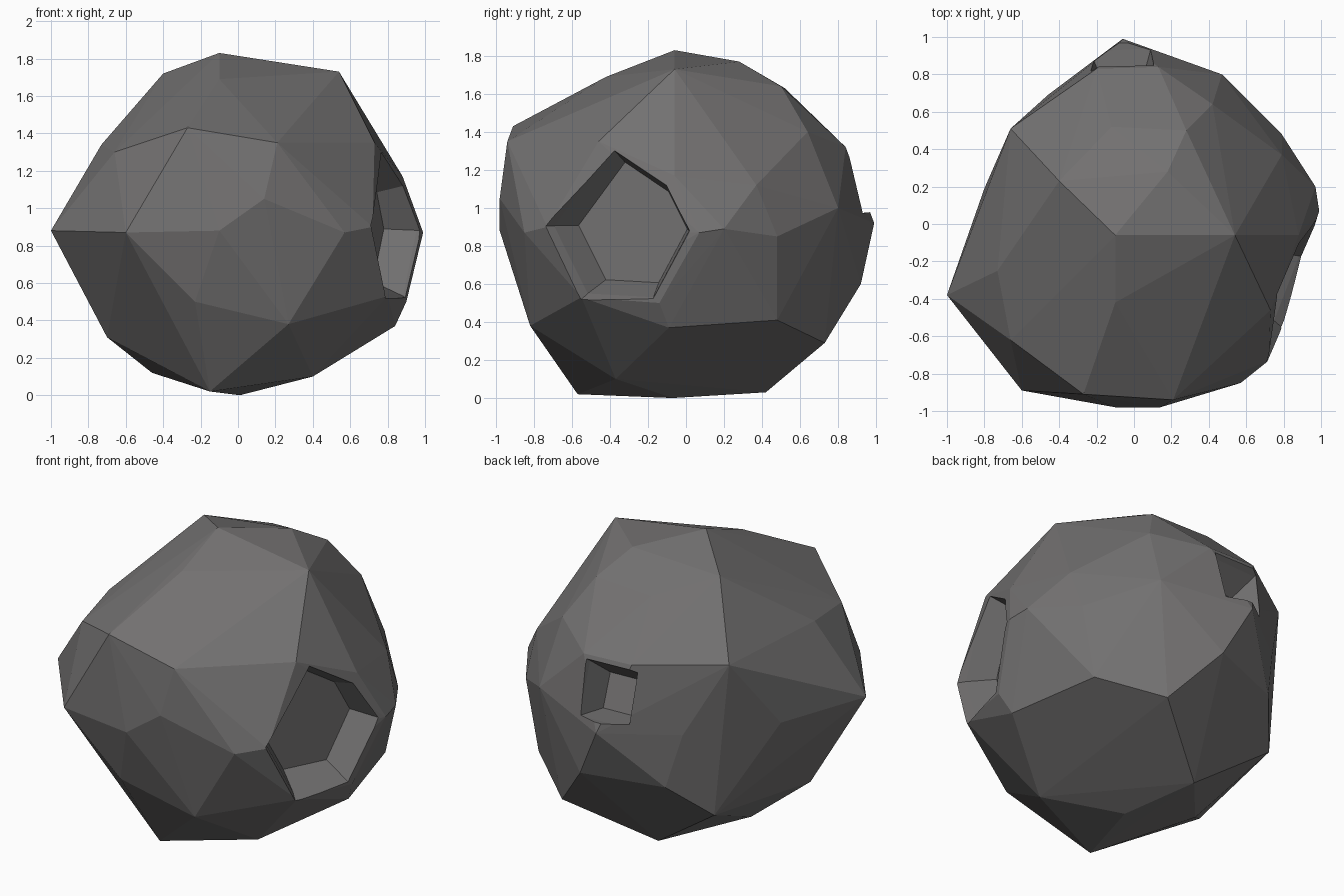
import bpy, bmesh, math
from mathutils import Vector

if "Cube" in bpy.data.objects:
    bpy.data.objects.remove(bpy.data.objects["Cube"])

# Corner points of the faceted rock
CORNERS = [
    # top
    (-.10, -.06, 1.83), (.54, -.06, 1.73), (-.40, .23, 1.72), (.18, .28, 1.77),
    (.28, .50, 1.64), (-.12, .52, 1.63), (-.10, -.42, 1.69),
    # front
    (-1, -.38, .88), (-.60, -.89, .87), (.57, -.85, .87), (-.27, -.91, 1.43),
    (.21, -.94, 1.35), (-.10, -.98, .88), (.14, -.98, 1.05), (-.66, -.62, 1.30),
    (-.23, -.85, .50), (.27, -.82, .38), (-.73, -.25, 1.34),
    # right side around the big crater
    (.72, -.73, .90), (.73, -.46, 1.35), (.99, .07, .87), (.97, .20, .89), (.88, -.06, 1.17),
    (.80, -.55, .53), (.90, -.14, .50), (.84, -.09, .37), (.79, .37, 1.12), (.70, .48, .41),
    (.79, .48, .85),
    # back
    (.47, .80, 1.0), (-.66, .51, 1.33), (-.46, .69, .90), (-.80, .19, .88),
    (-.06, .99, .92), (-.20, .83, 1.33), (.13, .84, 1.32), (-.38, .75, .57), (.36, .73, .29),
    (.42, .64, 1.40), (.10, .92, .60),
    # underside
    (-.15, -.57, .02), (.01, -.07, 0), (-.10, .42, .03), (.40, -.37, .10), (-.46, 0, .12),
    (-.70, -.25, .31), (-.79, -.27, .50), (-.57, .53, .36),
]

rock_grey = bpy.data.materials.new("rock_grey")
rock_grey.diffuse_color = (.17, .165, .165, 1)
rock_grey.use_nodes = True
rock_grey.node_tree.nodes["Principled BSDF"].inputs["Base Color"].default_value = rock_grey.diffuse_color


def add_object(name, bm):
    bmesh.ops.recalc_face_normals(bm, faces=bm.faces)
    mesh = bpy.data.meshes.new(name)
    bm.to_mesh(mesh)
    bm.free()
    ob = bpy.data.objects.new(name, mesh)
    bpy.context.collection.objects.link(ob)
    return ob


def crater(rock, name, centre, normal, rim, depth, floor):
    """Cut a faceted bowl with a bevelled rim; rim = (angle, radius) corners."""
    n = Vector(normal).normalized()
    u = Vector((0, 0, 1)).cross(n).normalized()
    v = n.cross(u)
    bm = bmesh.new()
    rings = []
    for scale, height in ((1.35, .30), (1.03, .03), (.92, -.04), (floor, -depth)):
        rings.append([bm.verts.new(Vector(centre) + n * height + (
            u * math.cos(math.radians(a)) + v * math.sin(math.radians(a))) * r * scale)
            for a, r in rim])
    for a, b in zip(rings, rings[1:]):
        for i in range(len(rim)):
            j = (i + 1) % len(rim)
            bm.faces.new((a[i], a[j], b[j], b[i]))
    # end caps fan from a centre point, so uneven rims stay clean
    bm.faces.new(rings[0])
    bm.faces.new(rings[-1])
    cutter = add_object(name, bm)
    cutter.hide_render = True
    mod = rock.modifiers.new(name, 'BOOLEAN')
    mod.operation = 'DIFFERENCE'
    mod.solver = 'EXACT'
    mod.object = cutter


# Rock body: convex faceted shell
bm = bmesh.new()
for p in CORNERS:
    bm.verts.new(p)
bmesh.ops.convex_hull(bm, input=bm.verts)
bmesh.ops.delete(bm, geom=[v for v in bm.verts if not v.link_faces], context='VERTS')
rock = add_object("asteroid", bm)
rock.data.materials.append(rock_grey)

# Big crater on the right, small square one at the back
crater(rock, "side_crater_cutter", (.86, -.34, .92), (.93, -.36, 0),
       ((-6, .40), (41, .34), (100, .44), (182, .43), (241, .46), (293, .46)), .20, .74)
crater(rock, "back_crater_cutter", (-.07, .91, 1.14), (-.05, .93, .36),
       [(a, .25) for a in (45, 135, 225, 315)], .20, .6)

# Apply the cuts and remove the cutters
bpy.context.view_layer.update()
graph = bpy.context.evaluated_depsgraph_get()
cut_mesh = bpy.data.meshes.new_from_object(rock.evaluated_get(graph))
rock.modifiers.clear()
rock.data = cut_mesh
for ob in list(bpy.data.objects):
    if ob.name.endswith("cutter"):
        bpy.data.objects.remove(ob)
cut_mesh.materials.clear()
cut_mesh.materials.append(rock_grey)
for f in cut_mesh.polygons:
    f.material_index = 0
    f.use_smooth = False
